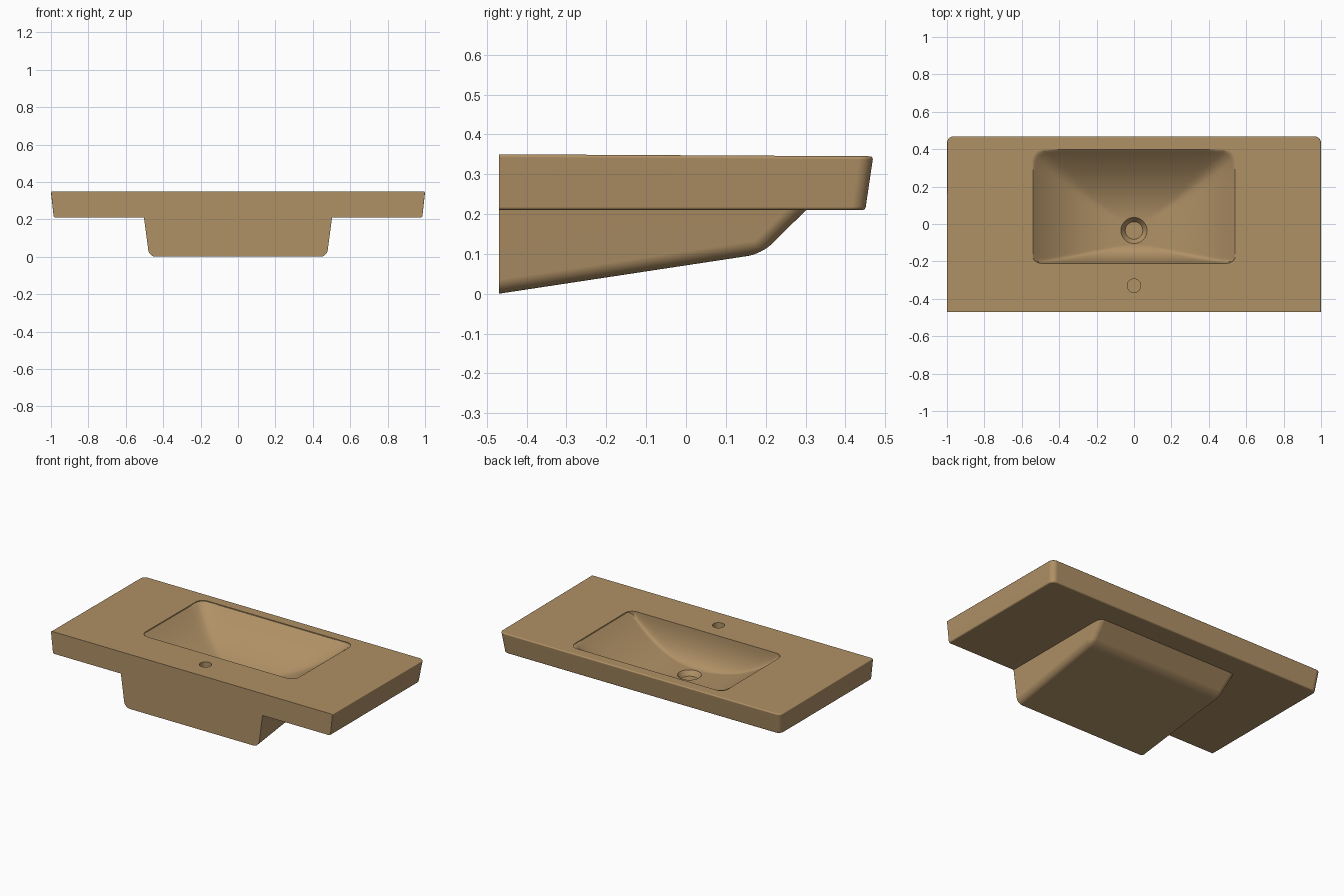
import bpy, bmesh, math

old = bpy.data.objects.get("Cube")
if old:
    bpy.data.objects.remove(old, do_unlink=True)

BACK, FRONT, UNDER = -0.47, 0.47, 0.21
HALF_W, BOWL_BACK, BOWL_FRONT, DEPTH = 0.545, -0.21, 0.40, 0.205

clay = bpy.data.materials.new("warm tan")
clay.use_nodes = True
tan = (0.434, 0.283, 0.133, 1)
clay.diffuse_color = tan
clay.node_tree.nodes["Principled BSDF"].inputs["Base Color"].default_value = tan


def make_object(name, bm):
    bmesh.ops.recalc_face_normals(bm, faces=bm.faces[:])
    mesh = bpy.data.meshes.new(name)
    bm.to_mesh(mesh)
    bm.free()
    mesh.materials.append(clay)
    ob = bpy.data.objects.new(name, mesh)
    bpy.context.collection.objects.link(ob)
    return ob


def round_edges(bm, test, width, segments):
    edges = [e for e in bm.edges if test(e.verts[0].co, e.verts[1].co)]
    bmesh.ops.bevel(bm, geom=edges, offset=width, segments=segments,
                    profile=0.5, affect='EDGES', clamp_overlap=True)


def prism(profile, half_width):
    """Side profile in y and z, spread to both sides by a width depending on z."""
    bm = bmesh.new()
    sides = [[bm.verts.new((s * half_width(z), y, z)) for y, z in profile]
             for s in (-1, 1)]
    n = len(profile)
    bm.faces.new(sides[0])
    bm.faces.new(sides[1][::-1])
    for i in range(n):
        j = (i + 1) % n
        bm.faces.new((sides[0][i], sides[1][i], sides[1][j], sides[0][j]))
    bmesh.ops.recalc_face_normals(bm, faces=bm.faces[:])
    return bm


def top_z(y):
    return 0.35 - 0.005 * (y - BACK) / (FRONT - BACK)


# Counter slab with drafted sides and rounded corners on the open side
bm = prism([(BACK, UNDER), (0.45, UNDER), (FRONT, top_z(FRONT)), (BACK, top_z(BACK))],
           lambda z: 0.985 + 0.015 * min(1, (z - UNDER) / 0.135))
round_edges(bm, lambda a, b: min(a.y, b.y) > 0.4 and abs(a.z - b.z) > 0.1, 0.035, 8)
round_edges(bm, lambda a, b: abs(a.z - b.z) < 0.02 and max(a.y, b.y) > BACK + 0.01,
            0.008, 4)
slab = make_object("washbasin", bm)

# Underside body, sloping up away from the wall
bm = prism([(BACK, 0.25), (BACK, 0), (0.19, 0.10), (0.342, 0.25)],
           lambda z: 0.475 + 0.028 * z / UNDER)
round_edges(bm, lambda a, b: min(a.z, b.z) < 0.15 and max(a.y, b.y) > 0, 0.035, 8)
body = make_object("underside_body", bm)


def bowl_z(x, y):
    across = abs(x / HALF_W) ** 2.6
    if y > 0:
        along = (y / BOWL_FRONT) ** 2
    else:
        t = min(1, max(0, (-0.11 - y) / (-0.11 - BOWL_BACK)))
        along = 1 - math.sqrt(1 - t * t)
    blend = (across ** 6 + along ** 6) ** (1 / 6)
    return top_z(y) - max(0.004, DEPTH * (1 - blend))


def bowl_outline(radius=0.05, arc=6, nx=28, ny=18):
    """Evenly divided rounded rectangle, counterclockwise."""
    mid = (BOWL_BACK + BOWL_FRONT) / 2
    hx, hy = HALF_W - radius, (BOWL_FRONT - BOWL_BACK) / 2 - radius
    corners = [(hx, hy), (-hx, hy), (-hx, -hy), (hx, -hy)]
    pts = []
    for k, (cx, cy) in enumerate(corners):
        ring = [(cx + radius * math.cos(a), mid + cy + radius * math.sin(a))
                for a in ((k + i / arc) * math.pi / 2 for i in range(arc + 1))]
        pts += ring
        nxt = corners[(k + 1) % 4]
        steps = nx if k % 2 == 0 else ny
        for i in range(1, steps):
            f = i / steps
            pts.append((ring[-1][0] + (nxt[0] - cx) * f, ring[-1][1] + (nxt[1] - cy) * f))
    return pts


# Bowl hollow: rings shrinking from the rim towards the drain
drain_y = -0.035
outline = bowl_outline()
bm = bmesh.new()
rings = [[bm.verts.new((x, y, 0.5)) for x, y in outline]]
STEPS = 28
for i in range(STEPS):
    s = 1 - (i / STEPS) ** 1.5
    rings.append([])
    for x, y in outline:
        px, py = x * s, drain_y + (y - drain_y) * s
        rings[-1].append(bm.verts.new((px, py, bowl_z(px, py))))
bm.faces.new(rings[0])
n = len(outline)
for a, b in zip(rings, rings[1:]):
    for i in range(n):
        j = (i + 1) % n
        bm.faces.new((a[i], a[j], b[j], b[i]))
centre = bm.verts.new((0, drain_y, bowl_z(0, drain_y)))
for i in range(n):
    bm.faces.new((rings[-1][i], rings[-1][(i + 1) % n], centre))
bowl = make_object("bowl_cutter", bm)


def round_cutter(name, y, low, high, r_low, r_high):
    bpy.ops.mesh.primitive_cone_add(vertices=48, radius1=r_low, radius2=r_high,
                                    depth=high - low, location=(0, y, (low + high) / 2))
    ob = bpy.context.object
    ob.name = name
    ob.data.materials.append(clay)
    return ob


# Conical drain recess and straight tap hole
drain = round_cutter("drain_cutter", drain_y, 0.113, 0.165, 0.047, 0.086)
tap = round_cutter("tap_hole_cutter", -0.33, 0.25, 0.4, 0.036, 0.036)

# Join the body, cut the hollows and drop the helpers
bpy.context.view_layer.objects.active = slab
for helper, operation in ((body, 'UNION'), (bowl, 'DIFFERENCE'),
                          (drain, 'DIFFERENCE'), (tap, 'DIFFERENCE')):
    mod = slab.modifiers.new(helper.name, 'BOOLEAN')
    mod.object, mod.operation, mod.solver = helper, operation, 'EXACT'
    bpy.ops.object.modifier_apply(modifier=mod.name)
    bpy.data.objects.remove(helper, do_unlink=True)

# Smooth curved areas, keep the rims crisp and the flats flat
bpy.ops.object.select_all(action='DESELECT')
slab.select_set(True)
bpy.context.view_layer.objects.active = slab
bpy.ops.object.shade_smooth_by_angle(angle=math.radians(28))
weighted = slab.modifiers.new("flat_face_normals", 'WEIGHTED_NORMAL')
weighted.keep_sharp = True
